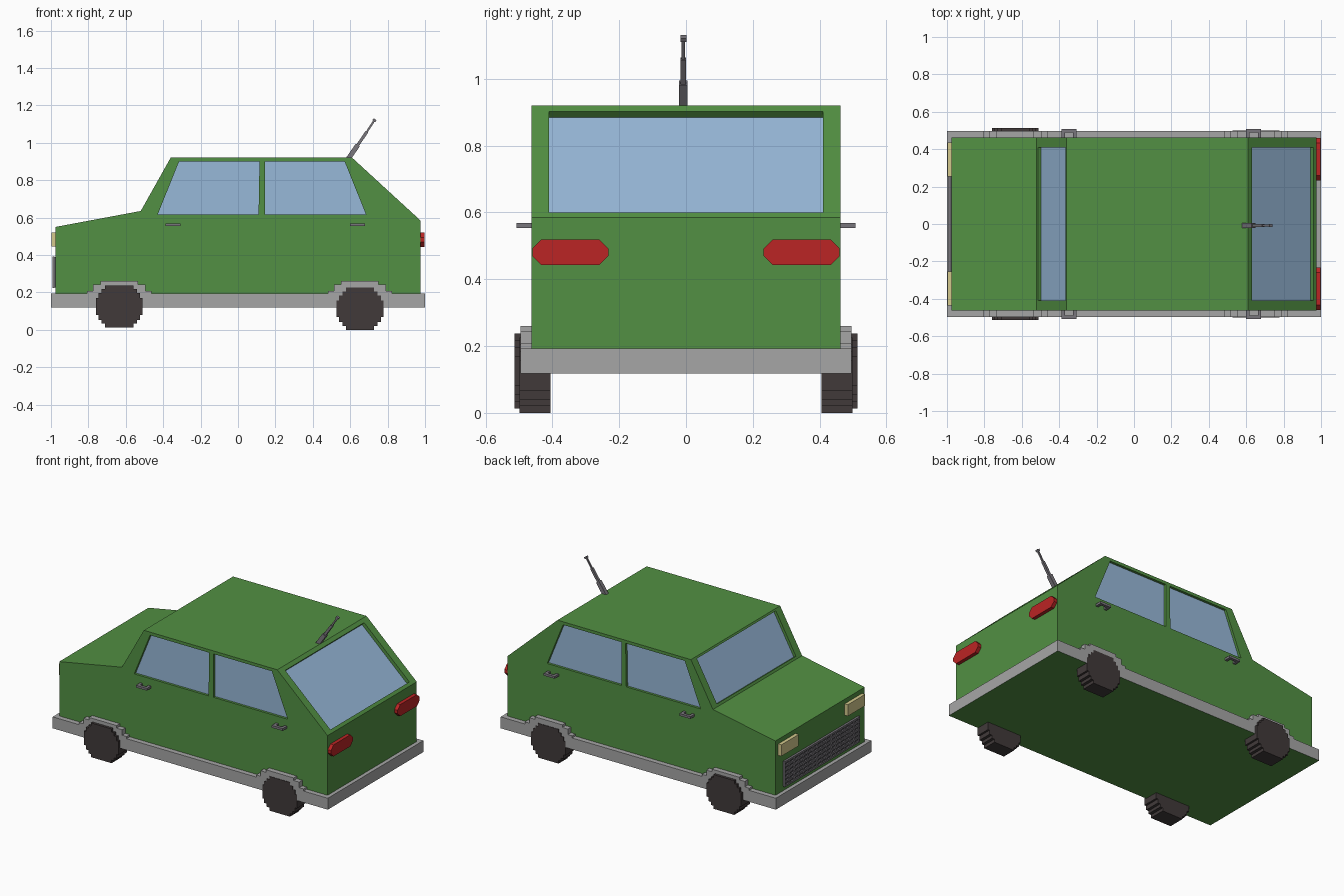
import bpy, bmesh, math
from mathutils import Vector

if "Cube" in bpy.data.objects:
    bpy.data.objects.remove(bpy.data.objects["Cube"])


def material(name, rgb):
    m = bpy.data.materials.new(name)
    m.diffuse_color = (*rgb, 1)
    m.use_nodes = True
    m.node_tree.nodes["Principled BSDF"].inputs["Base Color"].default_value = m.diffuse_color
    return m


GREEN = material("green paint", (0.085, 0.28, 0.056))
GLASS = material("window blue", (0.31, 0.48, 0.69))
GREY = material("trim grey", (0.38, 0.38, 0.38))
TYRE = material("tyre black", (0.053, 0.042, 0.042))
RED = material("tail light red", (0.50, 0.018, 0.018))
CREAM = material("headlight cream", (0.66, 0.59, 0.27))
STEEL = material("dark steel", (0.19, 0.18, 0.20))
SLOT = material("grille dark", (0.08, 0.08, 0.09))


def add_prism(bm, pts, a, b, axis="y"):
    """Extrude a 2D outline (x,z along y, or y,z along x) from a to b."""
    def place(p, d):
        return (p[0], d, p[1]) if axis == "y" else (d, p[0], p[1])
    lo = [bm.verts.new(place(p, a)) for p in pts]
    hi = [bm.verts.new(place(p, b)) for p in pts]
    bm.faces.new(lo)
    bm.faces.new(hi[::-1])
    n = len(pts)
    for i in range(n):
        j = (i + 1) % n
        bm.faces.new((lo[j], lo[i], hi[i], hi[j]))


def make(name, solids, mat):
    """One object from a list of (outline, from, to, axis)."""
    bm = bmesh.new()
    for s in solids:
        add_prism(bm, *s)
    bmesh.ops.recalc_face_normals(bm, faces=bm.faces)
    me = bpy.data.meshes.new(name)
    bm.to_mesh(me)
    bm.free()
    me.materials.append(mat)
    ob = bpy.data.objects.new(name, me)
    bpy.context.collection.objects.link(ob)
    return ob


def rect(u0, u1, v0, v1):
    return [(u0, v0), (u1, v0), (u1, v1), (u0, v1)]


def stairs(cx, cz, steps):
    """Stepped round outline from (half width, half height) pairs, widest first."""
    q = []
    for i, (w, h) in enumerate(steps):
        q.append((w, h))
        if i + 1 < len(steps):
            q.append((steps[i + 1][0], h))
    pts = q + [(-x, z) for x, z in q[::-1]]
    pts += [(-x, -z) for x, z in q] + [(x, -z) for x, z in q[::-1]]
    return [(cx + x, cz + z) for x, z in pts]


def slope_slab(p, q, s0, s1, d0, d1):
    """Quad along line p-q between fractions s0,s1 and inward depths d0,d1."""
    p, q = Vector(p), Vector(q)
    d = q - p
    n = Vector((d.y, -d.x)).normalized()
    return [tuple(p + d * s + n * t) for s, t in
            ((s0, d0), (s1, d0), (s1, d1), (s0, d1))]


# Body shell
profile = [(-0.975, 0.15), (-0.975, 0.55), (-0.52, 0.635), (-0.36, 0.92),
           (0.61, 0.92), (0.975, 0.585), (0.975, 0.15)]
body = make("body", [(profile, -0.463, 0.463, "y")], GREEN)

# Window recesses and glass panes
side_windows = [[(-0.43, 0.615), (0.11, 0.615), (0.115, 0.9), (-0.315, 0.9)],
                [(0.145, 0.615), (0.685, 0.615), (0.57, 0.9), (0.145, 0.9)]]
slopes = [("windshield", profile[2], profile[3], 0.05, 0.96, 0.022),
          ("rear_window", profile[4], profile[5], 0.055, 0.955, 0.027)]
cuts = []
for side in (-1, 1):
    for w in side_windows:
        cuts.append((w, side * 0.443, side * 0.6, "y"))
    make("side_glass", [(w, side * 0.441, side * 0.447, "y")
                        for w in side_windows], GLASS)
for name, p, q, s0, s1, depth in slopes:
    cuts.append((slope_slab(p, q, s0, s1, -0.05, depth), -0.41, 0.41, "y"))
    make(name, [(slope_slab(p, q, s0, s1, depth - 0.004, depth + 0.003),
                 -0.41, 0.41, "y")], GLASS)
cutter = make("window_cutter", cuts, GREEN)
cutter.hide_render = True
mod = body.modifiers.new("windows", "BOOLEAN")
mod.operation, mod.solver, mod.object = "DIFFERENCE", "EXACT", cutter
dg = bpy.context.evaluated_depsgraph_get()
cut_mesh = bpy.data.meshes.new_from_object(body.evaluated_get(dg))
body.modifiers.clear()
body.data = cut_mesh
bpy.data.objects.remove(cutter)

# Grey skirt with a green underside
skirt = make("lower_skirt", [(rect(-1, 1, 0.118, 0.193), -0.496, 0.496, "y")], GREY)
skirt.data.materials.append(GREEN)
for f in skirt.data.polygons:
    if f.normal.z < -0.5:
        f.material_index = 1

# Wheels and stepped arches
tread = [(0.125, 0.045), (0.112, 0.072), (0.094, 0.092), (0.075, 0.1125)]
for end, cx, cz, outer in (("front", -0.635, 0.125, 0.513), ("rear", 0.652, 0.1125, 0.499)):
    for s in (-1, 1):
        make(end + "_wheel", [(stairs(cx, cz, tread), s * 0.405, s * outer, "y")], TYRE)
        arch = [(cx - 0.172, 0.19), (cx + 0.172, 0.19), (cx + 0.172, 0.207),
                (cx + 0.14, 0.207), (cx + 0.14, 0.243), (cx + 0.10, 0.243),
                (cx + 0.10, 0.26), (cx - 0.10, 0.26), (cx - 0.10, 0.243),
                (cx - 0.14, 0.243), (cx - 0.14, 0.207), (cx - 0.172, 0.207)]
        make(end + "_arch", [(arch, s * 0.455, s * 0.496, "y")], GREY)

# Door handles: two posts and a bar
for cx in (-0.347, 0.64):
    for s in (-1, 1):
        make("door_handle",
             [(rect(cx - 0.04, cx + 0.04, 0.554, 0.569), s * 0.488, s * 0.507, "y")] +
             [(rect(cx + k - 0.009, cx + k + 0.009, 0.554, 0.569), s * 0.455, s * 0.488, "y")
              for k in (-0.031, 0.031)], STEEL)

# Headlights and chamfered tail lights
for s in (-1, 1):
    make("headlight", [(rect(s * 0.345 - 0.09, s * 0.345 + 0.09, 0.445, 0.52),
                        -0.998, -0.96, "x")], CREAM)
    y0, y1, z0, z1, c = s * 0.346 - 0.114, s * 0.346 + 0.114, 0.443, 0.519, 0.027
    make("tail_light", [([(y0 + c, z0), (y1 - c, z0), (y1, z0 + c), (y1, z1 - c),
                          (y1 - c, z1), (y0 + c, z1), (y0, z1 - c), (y0, z0 + c)],
                         0.96, 0.998, "x")], RED)

# Grille: dark back plate with a lattice of bars
make("grille_back", [(rect(-0.385, 0.385, 0.226, 0.388), -0.984, -0.97, "x")], SLOT)
bars = [(rect(-0.39, 0.39, z - 0.006, z + 0.006), -0.993, -0.98, "x")
        for z in [0.229 + 0.026 * i for i in range(7)]]
bars += [(rect(y - 0.006, y + 0.006, 0.223, 0.391), -0.992, -0.98, "x")
         for y in [-0.384 + 0.048 * i for i in range(17)]]
make("grille_bars", bars, STEEL)

# Telescopic antenna, leaning back
joints = [(0.588, 0.912), (0.64, 0.987), (0.69, 1.06), (0.726, 1.115), (0.733, 1.126)]
parts = []
for (a, b, w) in zip(joints, joints[1:], (0.013, 0.008, 0.005, 0.009)):
    parts.append((slope_slab(a, b, 0, 1, -w, w), -0.008 - w, -0.008 + w, "y"))
make("antenna", parts, STEEL)
